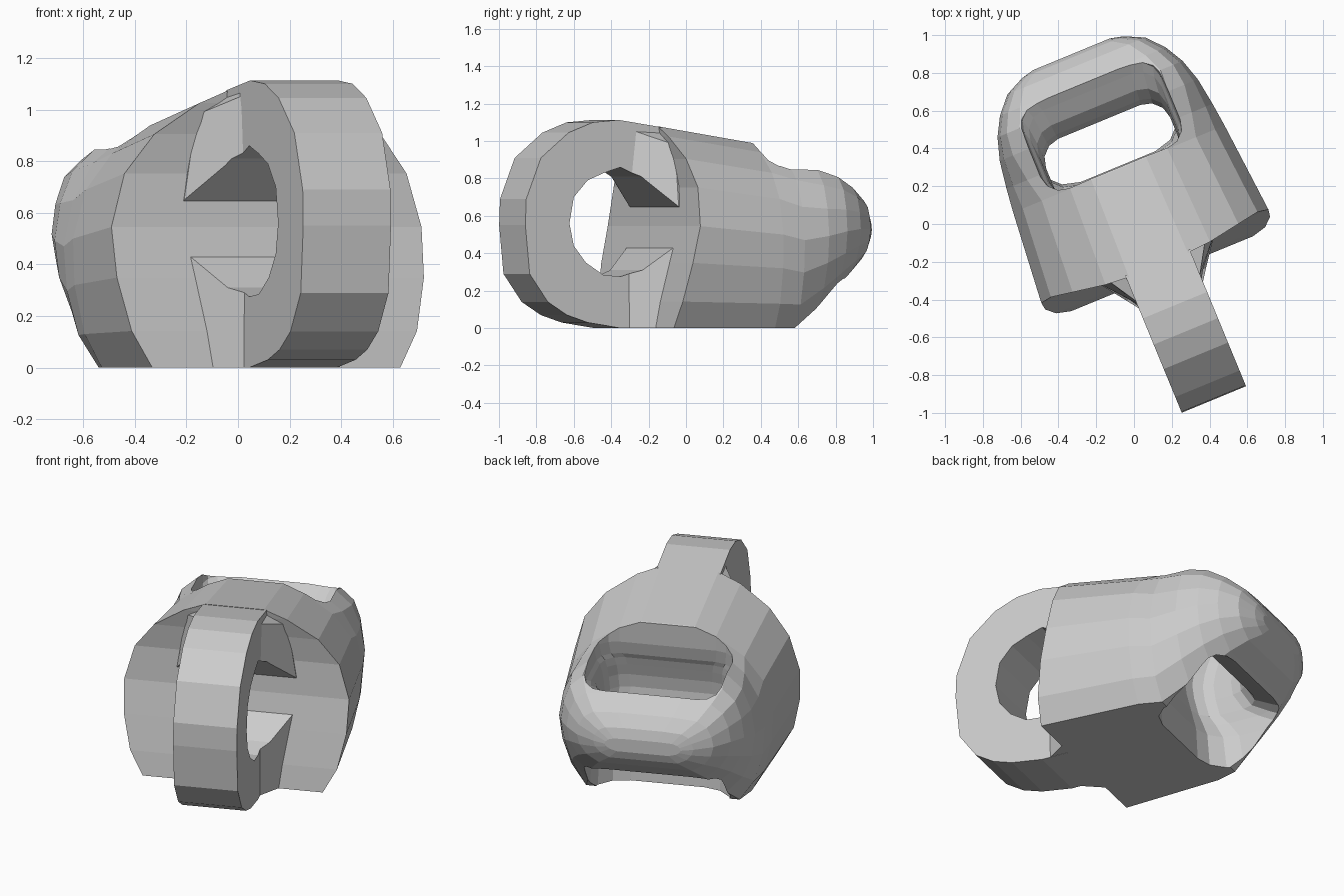
import bpy, bmesh, math
from mathutils import Matrix

if "Cube" in bpy.data.objects:
    bpy.data.objects.remove(bpy.data.objects["Cube"])

# Everything is modelled along a local axis, then turned about z
M = Matrix.Rotation(math.radians(22.4), 4, 'Z') @ Matrix.Translation((0.037, 0, 0))


def finish(name, bm):
    bmesh.ops.recalc_face_normals(bm, faces=bm.faces)
    me = bpy.data.meshes.new(name)
    bm.transform(M)
    bm.to_mesh(me)
    bm.free()
    ob = bpy.data.objects.new(name, me)
    bpy.context.collection.objects.link(ob)
    return ob


def loft(name, loops, strips=False):
    """Skin closed loops of equal length and cap both ends."""
    bm = bmesh.new()
    rings = [[bm.verts.new(p) for p in lp] for lp in loops]
    n = len(rings[0])
    for a, b in zip(rings, rings[1:]):
        for i in range(n):
            bm.faces.new((a[i], a[(i + 1) % n], b[(i + 1) % n], b[i]))
    for r in (rings[0], rings[-1]):
        if strips:                       # quads across the mirrored halves
            for i in range(n // 2 - 1):
                bm.faces.new((r[i], r[i + 1], r[n - 2 - i], r[n - 1 - i]))
        else:
            bm.faces.new(r)
    return finish(name, bm)


def side_prism(name, pts, half):
    return loft(name, [[(s * half, v, z) for v, z in pts] for s in (-1, 1)])


def boolean(ob, other, op):
    m = ob.modifiers.new(op, 'BOOLEAN')
    m.operation, m.object, m.solver = op, other, 'EXACT'
    bpy.context.view_layer.objects.active = ob
    bpy.ops.object.modifier_apply(modifier=m.name)
    bpy.data.objects.remove(other)


# Body: arched section that tapers into a rounded bar at the back
arch = [(.8, 0), (.92, .13), (.99, .32), (1, .5), (.91, .69), (.73, .83), (.46, .94), (.26, .99)]
bar = [(.68, 0), (.86, .14), (.96, .31), (1, .5), (.97, .69), (.9, .86), (.76, .97), (.4, 1)]
front_v = [-.3, -.28, -.24, -.2, -.19, -.21, -.24, -.25]
stations = [(None, .65, 0, 1.09, 0), (.3, .605, 0, 1.0, 0), (.43, .59, 0, .94, .4),
            (.58, .567, .11, .875, .8), (.7, .53, .21, .825, 1), (.8, .475, .295, .765, 1),
            (.89, .395, .37, .69, 1), (.94, .29, .43, .62, 1), (.957, .22, .48, .56, 1)]
loops = []
for v, half, zb, zt, t in stations:
    right = []
    for k, (a, b) in enumerate(zip(arch, bar)):
        w, z = (a[0] + (b[0] - a[0]) * t) * half, a[1] + (b[1] - a[1]) * t
        right.append((w, front_v[k] if v is None else v, zb + z * (zt - zb)))
    loops.append(right + [(-x, y, z) for x, y, z in reversed(right)])
body = loft("link_body", loops, strips=True)


# Vertical opening: rounded rectangle, flared so the back bar gets a round section
# and the front wall is hollowed
def rounded(half, v0, v1, z, r=.12):
    out = []
    for cx, cy, start in ((half - r, v1 - r, 0), (r - half, v1 - r, 90),
                          (r - half, v0 + r, 180), (half - r, v0 + r, 270)):
        for d in (0, 30, 60, 90):
            g = math.radians(start + d)
            out.append((cx + r * math.cos(g), cy + r * math.sin(g), z))
    return out


flare = [(.41, .32, 1.0, -.1, .2), (.40, .30, .95, .2, .18), (.39, .27, .76, .29, .15),
         (.375, .25, .64, .35), (.36, .23, .58, .45), (.355, .22, .57, .54),
         (.36, .23, .595, .62), (.365, .25, .65, .69), (.375, .265, .74, .74),
         (.39, .28, .79, .77), (.40, .30, .83, .85), (.40, .32, .84, 1.2)]
boolean(body, loft("opening_cutter", [rounded(*f) for f in flare]), 'DIFFERENCE')

# Front eye: round plate on edge
outer = [(-1.02, .55), (-1.015, .69), (-.93, .91), (-.77, 1.045), (-.63, 1.1), (-.48, 1.113),
         (-.24, 1.075), (-.15, 1.0), (-.1, .9), (-.1, .1), (-.15, 0), (-.47, 0), (-.66, .03),
         (-.78, .07), (-.89, .14), (-.995, .29)]
eye = side_prism("front_eye", outer, .184)


# Neck flaring from the eye to the body
def neck_loop(v, h, z_side, z_top):
    w, b = h * .85, h * .97              # sides lean in towards top and bottom
    return [(-b, v, .001), (b, v, .001), (h, v, .43), (h, v, .65), (w, v, z_side),
            (.15, v, z_top), (-.15, v, z_top), (-w, v, z_side), (-h, v, .65), (-h, v, .43)]


neck = loft("neck", [neck_loop(-.43, .18, 1.07, 1.09), neck_loop(-.2, .345, .98, 1.06),
                     neck_loop(-.1, .345, .9, 1.0)])
boolean(eye, neck, 'UNION')

# Cross hole through eye and neck, narrowing towards the body
hole = [(-.765, .56), (-.74, .7), (-.66, .79), (-.565, .83), (-.47, .86), (-.36, .81),
        (-.2, .65), (-.08, .56), (-.08, .52), (-.2, .45), (-.36, .31), (-.47, .275),
        (-.57, .285), (-.67, .35), (-.74, .44)]
boolean(eye, side_prism("hole_cutter", hole, .6), 'DIFFERENCE')
boolean(body, eye, 'UNION')
